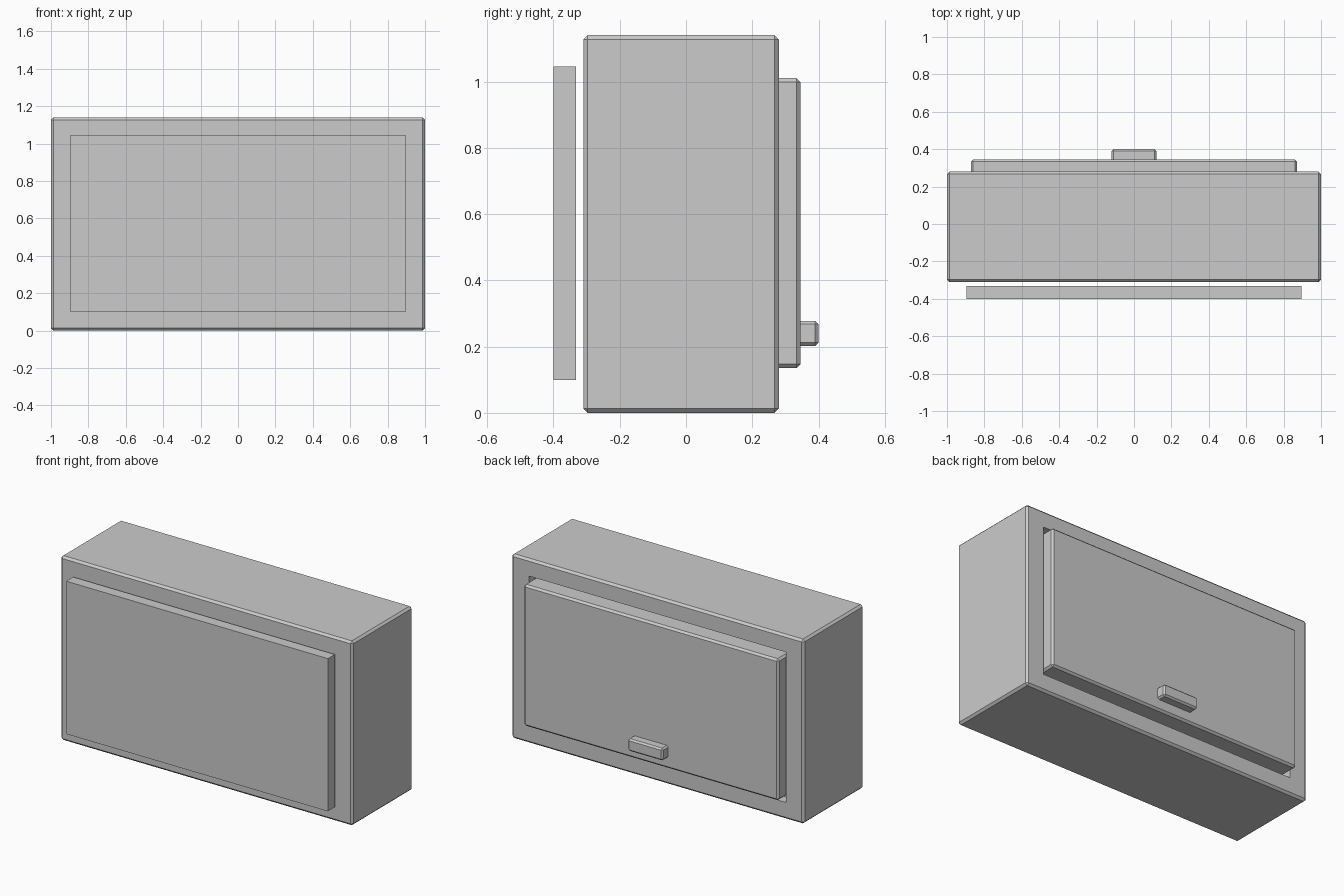
import bpy, bmesh
from mathutils import Vector

if "Cube" in bpy.data.objects:
    bpy.data.objects.remove(bpy.data.objects["Cube"])

grey = bpy.data.materials.new("plain grey")
grey.diffuse_color = (0.6, 0.6, 0.6, 1)
grey.use_nodes = True
grey.node_tree.nodes["Principled BSDF"].inputs["Base Color"].default_value = grey.diffuse_color


def box(name, x, y, z, bevel=0.0, recess=None):
    """Box from (min, max) ranges, optionally bevelled and recessed at the back."""
    bm = bmesh.new()
    bmesh.ops.create_cube(bm, size=1)
    for v in bm.verts:
        v.co = Vector([r[0] + (c + 0.5) * (r[1] - r[0]) for r, c in zip((x, y, z), v.co)])
    if bevel:
        bmesh.ops.bevel(bm, geom=bm.edges[:], offset=bevel, segments=1,
                        profile=0.5, affect='EDGES')
    if recess:
        rx, rz, depth = recess
        back = max(bm.faces, key=lambda f: f.calc_center_median().y)
        bmesh.ops.inset_region(bm, faces=[back], thickness=0.1)
        mid = back.calc_center_median()
        # fit the inset outline to the opening, then sink a copy inwards
        for v in back.verts:
            v.co.x = rx[1] if v.co.x > mid.x else rx[0]
            v.co.z = rz[1] if v.co.z > mid.z else rz[0]
        bmesh.ops.inset_region(bm, faces=[back], thickness=0.0)
        for v in back.verts:
            v.co.y -= depth
    bmesh.ops.recalc_face_normals(bm, faces=bm.faces[:])
    me = bpy.data.meshes.new(name)
    bm.to_mesh(me)
    bm.free()
    me.materials.append(grey)
    ob = bpy.data.objects.new(name, me)
    bpy.context.collection.objects.link(ob)
    return ob


# main case with a shallow opening in the back
box("case", (-1, 1), (-0.31, 0.28), (0, 1.14), 0.013,
    recess=((-0.88, 0.88), (0.105, 1.035), 0.06))
# floating panel on the front
box("front_panel", (-0.895, 0.895), (-0.40, -0.332), (0.10, 1.045))
# door seated in the back opening
box("door", (-0.872, 0.872), (0.222, 0.345), (0.135, 1.01), 0.012)
# pull handle on the door
box("handle", (-0.12, 0.12), (0.335, 0.40), (0.202, 0.278), 0.01)
